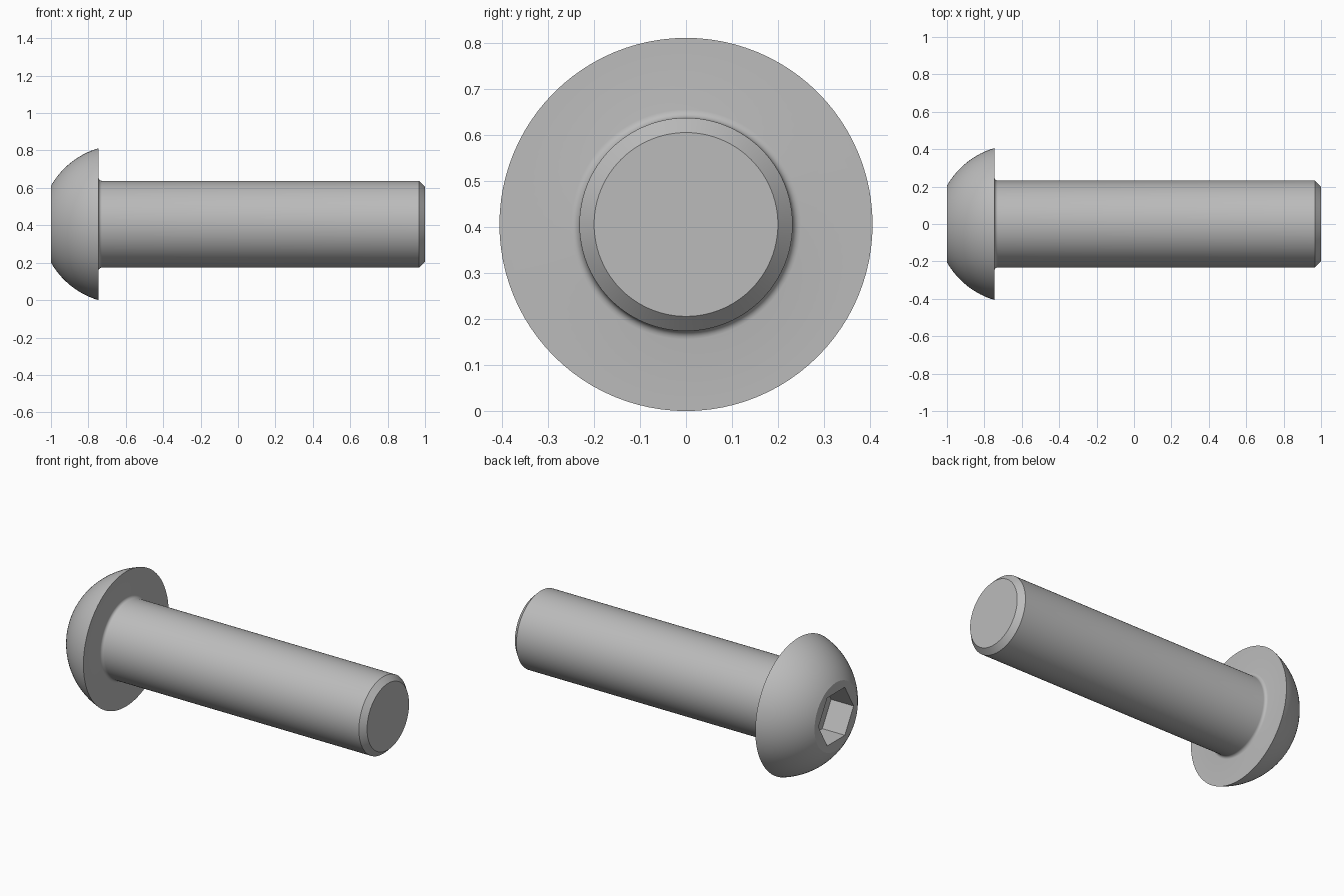
import bpy, bmesh, math

SEGMENTS = 96
AXIS_Z = 0.406

cube = bpy.data.objects.get("Cube")
if cube:
    bpy.data.objects.remove(cube, do_unlink=True)

steel = bpy.data.materials.new("grey steel")
steel.use_nodes = True
colour = (0.5, 0.5, 0.5, 1)
steel.diffuse_color = colour
steel.node_tree.nodes["Principled BSDF"].inputs["Base Color"].default_value = colour


def arc(cx, cr, radius, start, end, steps):
    """Points (x, radius from axis) along an arc, angles in degrees."""
    angles = [math.radians(start + (end - start) * i / steps) for i in range(steps + 1)]
    return [(cx + radius * math.cos(a), cr + radius * math.sin(a)) for a in angles]


def ring(bm, x, radius, count):
    """Circle of vertices around the screw axis."""
    steps = [2 * math.pi * i / count for i in range(count)]
    return [bm.verts.new((x, radius * math.cos(a), radius * math.sin(a))) for a in steps]


def bridge(bm, a, b):
    n = len(a)
    for i in range(n):
        j = (i + 1) % n
        bm.faces.new((a[i], a[j], b[j], b[i]))


# Profile: domed head, flat underside, small fillet, shank, chamfered tip
dome = arc(-0.623, -0.01, 0.434, 150.3, 106.5, 16)
dome[0], dome[-1] = (-1, 0.205), (-0.746, 0.406)
fillet = arc(-0.728, 0.25, 0.018, 180, 270, 5)
profile = dome + fillet + [(0.968, 0.232), (1, 0.2)]

bm = bmesh.new()
rings = [ring(bm, x, r, SEGMENTS) for x, r in profile]
for a, b in zip(rings, rings[1:]):
    bridge(bm, a, b)
bm.faces.new(rings[-1])

# Hexagonal socket sunk into the flat of the head
rim = ring(bm, -1, 0.167, 6)
floor = ring(bm, -0.85, 0.167, 6)
bridge(bm, rim, floor)
bm.faces.new(floor)
step = SEGMENTS // 6
for i in range(6):
    outer = [rings[0][(i * step + k) % SEGMENTS] for k in range(step + 1)]
    bm.faces.new(outer + [rim[(i + 1) % 6], rim[i]])

bmesh.ops.recalc_face_normals(bm, faces=bm.faces)
mesh = bpy.data.meshes.new("button_head_screw")
bm.to_mesh(mesh)
bm.free()
mesh.materials.append(steel)

screw = bpy.data.objects.new("button_head_screw", mesh)
screw.location.z = AXIS_Z
bpy.context.collection.objects.link(screw)
bpy.context.view_layer.objects.active = screw
screw.select_set(True)
bpy.ops.object.shade_smooth_by_angle(angle=math.radians(30))
